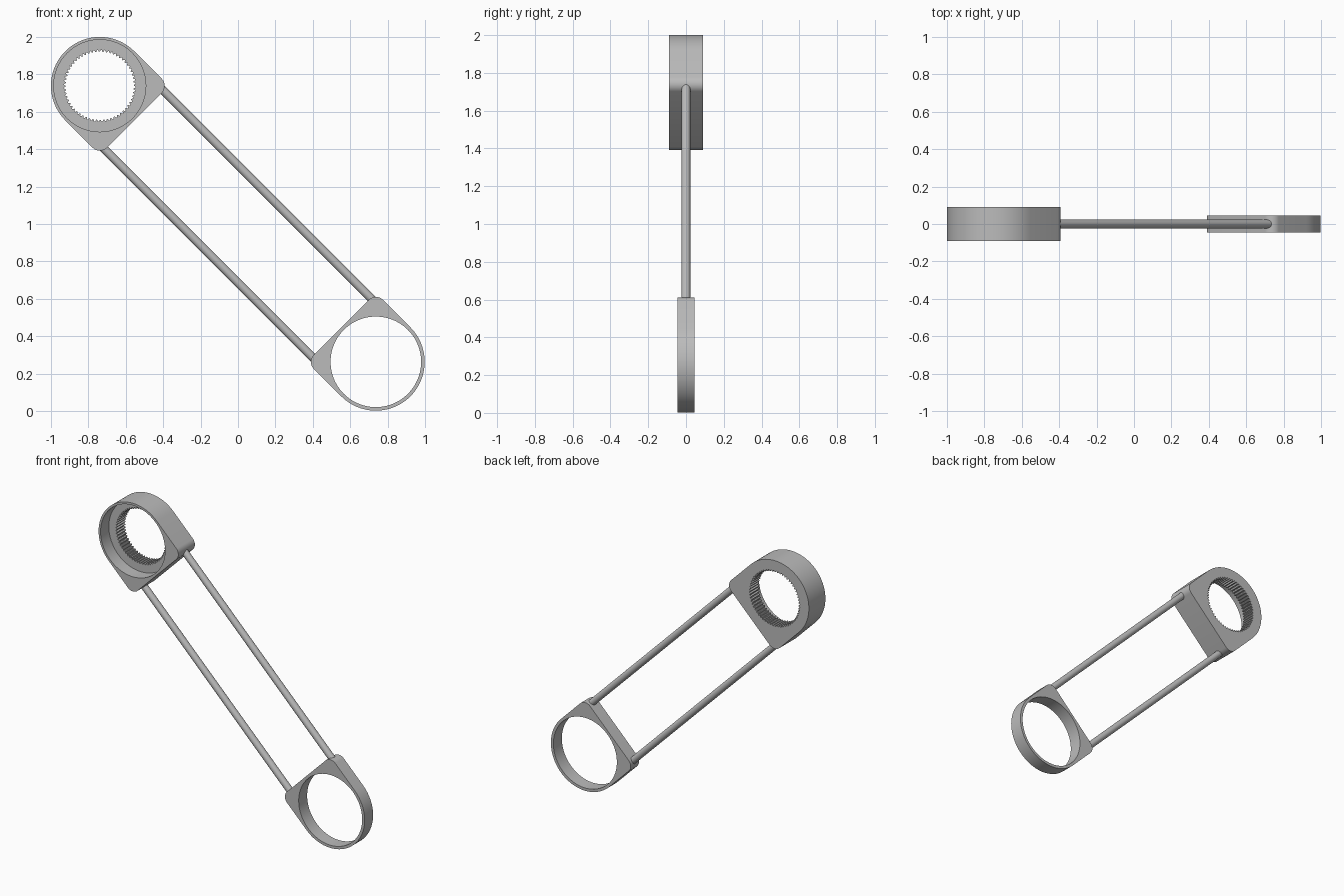
import bpy
import bmesh
from math import pi, cos, sin, sqrt, radians
from mathutils import Vector, Matrix

if "Cube" in bpy.data.objects:
    bpy.data.objects.remove(bpy.data.objects["Cube"], do_unlink=True)

grey = bpy.data.materials.new("plain grey")
grey.use_nodes = True
colour = (0.5, 0.5, 0.5, 1)
grey.diffuse_color = colour
grey.node_tree.nodes["Principled BSDF"].inputs["Base Color"].default_value = colour

R = 0.261        # hub outer radius, also half its width
FILLET = 0.053   # rounding of the two hub corners
UPPER = Vector((-0.739, 0, 1.739))
LOWER = Vector((0.737, 0, 0.263))
ALONG = (LOWER - UPPER).normalized()


def arc(cx, cz, r, a0, a1, n):
    return [(cx + r * cos(a0 + (a1 - a0) * i / n),
             cz + r * sin(a0 + (a1 - a0) * i / n)) for i in range(n + 1)]


def hub_outline():
    c = R - FILLET
    return (arc(0, 0, R, pi / 2, 3 * pi / 2, 48)
            + arc(c, -c, FILLET, -pi / 2, 0, 10)
            + arc(c, c, FILLET, 0, pi / 2, 10))


def circle(r, n=96):
    return arc(0, 0, r, 0, 2 * pi, n)[:-1]


def toothed_circle(tip, root, teeth):
    # four points per tooth: two on the root, two on the tip
    pts = []
    for i in range(teeth):
        for offset, r in ((0.0, root), (0.25, root), (0.5, tip), (0.75, tip)):
            a = 2 * pi * (i + offset) / teeth
            pts.append((r * cos(a), r * sin(a)))
    return pts


def loop(bm, pts, y):
    return [bm.verts.new((x, y, z)) for x, z in pts]


def wall(bm, a, b):
    for i in range(len(a)):
        j = (i + 1) % len(a)
        bm.faces.new((a[i], a[j], b[j], b[i]))


def cap(bm, *loops):
    # flat face between an outline and the hole inside it
    edges = []
    for vs in loops:
        for i in range(len(vs)):
            pair = (vs[i - 1], vs[i])
            edges.append(bm.edges.get(pair) or bm.edges.new(pair))
    bmesh.ops.triangle_fill(bm, use_beauty=True, edges=edges, normal=(0, 1, 0))


def finish(bm, name, matrix):
    bmesh.ops.recalc_face_normals(bm, faces=bm.faces[:])
    bm.transform(matrix)
    mesh = bpy.data.meshes.new(name)
    bm.to_mesh(mesh)
    bm.free()
    mesh.materials.append(grey)
    ob = bpy.data.objects.new(name, mesh)
    bpy.context.collection.objects.link(ob)
    bpy.ops.object.select_all(action='DESELECT')
    ob.select_set(True)
    bpy.context.view_layer.objects.active = ob
    bpy.ops.object.shade_smooth_by_angle(angle=radians(25))


def placed(centre, angle):
    return Matrix.Translation(centre) @ Matrix.Rotation(radians(angle), 4, 'Y')


# Upper hub: thick block, front recess, internal gear through the floor
bm = bmesh.new()
D = 0.09
outer_f, outer_b = (loop(bm, hub_outline(), y) for y in (-D, D))
bore_f, bore_floor = (loop(bm, circle(0.246), y) for y in (-D, 0))
gear_f, gear_b = (loop(bm, toothed_circle(0.182, 0.192, 60), y) for y in (0, D))
wall(bm, outer_f, outer_b)
wall(bm, bore_f, bore_floor)
wall(bm, gear_f, gear_b)
cap(bm, outer_f, bore_f)
cap(bm, bore_floor, gear_f)
cap(bm, outer_b, gear_b)
finish(bm, "upper_gear_hub", placed(UPPER, 45))

# Lower hub: thin ring with a plain through hole
bm = bmesh.new()
D = 0.046
outer_f, outer_b = (loop(bm, hub_outline(), y) for y in (-D, D))
hole_f, hole_b = (loop(bm, circle(0.242), y) for y in (-D, D))
wall(bm, outer_f, outer_b)
wall(bm, hole_f, hole_b)
cap(bm, outer_f, hole_f)
cap(bm, outer_b, hole_b)
finish(bm, "lower_ring_hub", placed(LOWER, 225))

# Two parallel rods joining the hubs
side = Vector((1, 0, 1)).normalized()
span = (LOWER - UPPER).length - 2 * 0.24
middle = (UPPER + LOWER) / 2
turn = ALONG.to_track_quat('Z', 'Y').to_matrix().to_4x4()
for name, s in (("upper_rod", 1), ("lower_rod", -1)):
    bm = bmesh.new()
    bmesh.ops.create_cone(bm, cap_ends=True, segments=32, radius1=0.023,
                          radius2=0.023, depth=span)
    finish(bm, name, Matrix.Translation(middle + side * s * 0.222) @ turn)
